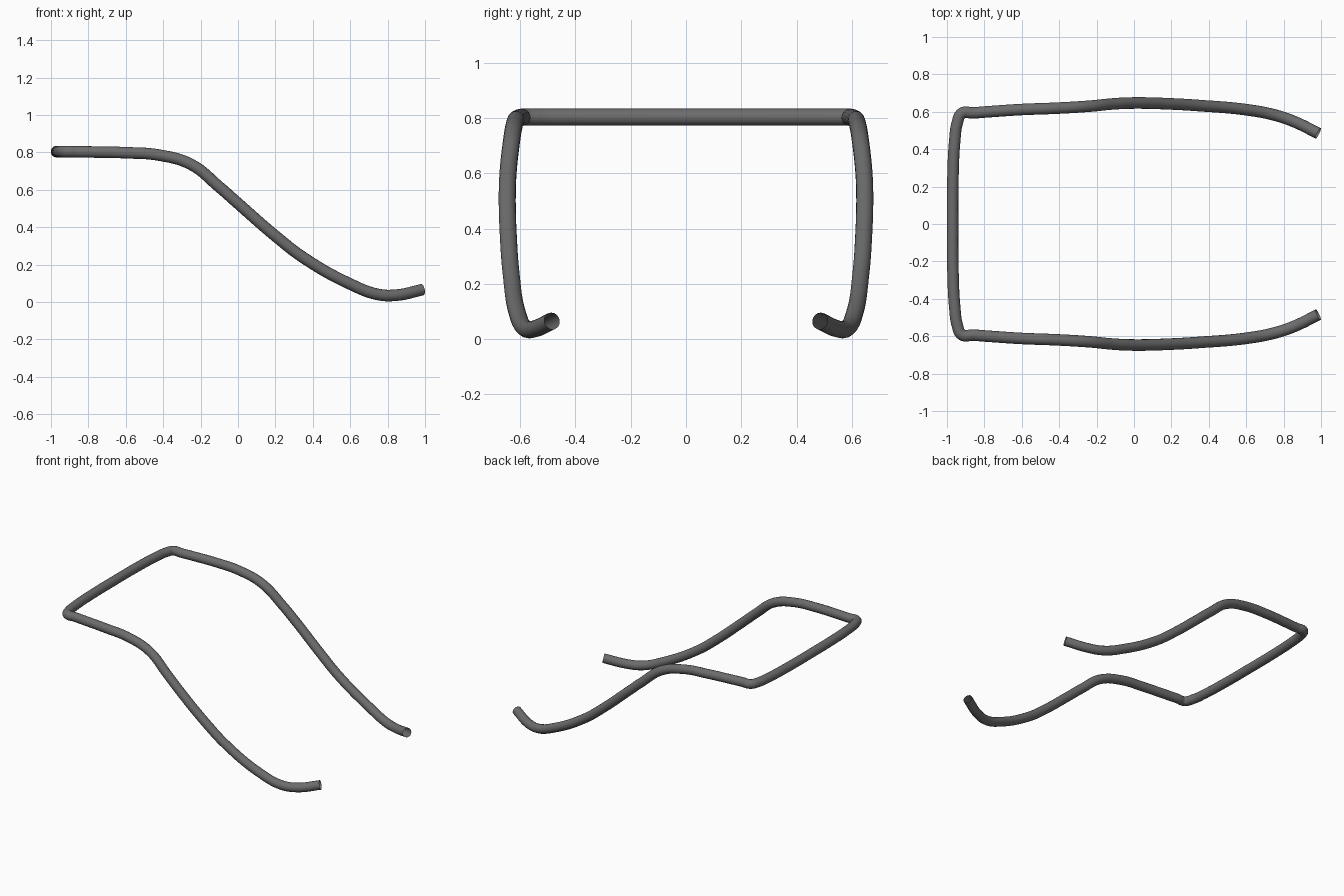
import bpy

if "Cube" in bpy.data.objects:
    bpy.data.objects.remove(bpy.data.objects["Cube"])

# Dark grey metal
metal = bpy.data.materials.new("dark_grey_metal")
metal.diffuse_color = (0.15, 0.15, 0.15, 1)
metal.use_nodes = True
metal.node_tree.nodes["Principled BSDF"].inputs["Base Color"].default_value = metal.diffuse_color

# Centre line of one half, from the middle of the cross bar to the free tip
half = [
    (-0.970, 0.00, 0.804), (-0.968, 0.25, 0.804), (-0.958, 0.45, 0.804),
    (-0.945, 0.54, 0.804), (-0.920, 0.592, 0.804), (-0.860, 0.594, 0.803),
    (-0.780, 0.600, 0.802), (-0.600, 0.612, 0.798), (-0.420, 0.619, 0.785),
    (-0.250, 0.629, 0.735), (-0.100, 0.643, 0.615), (0.000, 0.647, 0.527),
    (0.200, 0.642, 0.353), (0.350, 0.633, 0.237), (0.600, 0.611, 0.096),
    (0.750, 0.583, 0.040), (0.850, 0.550, 0.037), (0.985, 0.485, 0.066),
]
path = [(x, -y, z) for x, y, z in reversed(half[1:])] + half

# Bent tube frame: round pipe swept along the mirrored centre line
curve = bpy.data.curves.new("tube_frame", "CURVE")
curve.dimensions = "3D"
curve.bevel_depth = 0.031
curve.bevel_resolution = 6
curve.resolution_u = 8
curve.use_fill_caps = False
spline = curve.splines.new("BEZIER")
spline.bezier_points.add(len(path) - 1)
for point, co in zip(spline.bezier_points, path):
    point.co = co
    point.handle_left_type = point.handle_right_type = "AUTO"
curve.materials.append(metal)

frame = bpy.data.objects.new("tube_frame", curve)
bpy.context.collection.objects.link(frame)
bpy.context.view_layer.objects.active = frame
frame.select_set(True)
bpy.ops.object.convert(target="MESH")
bpy.ops.object.shade_smooth_by_angle()
